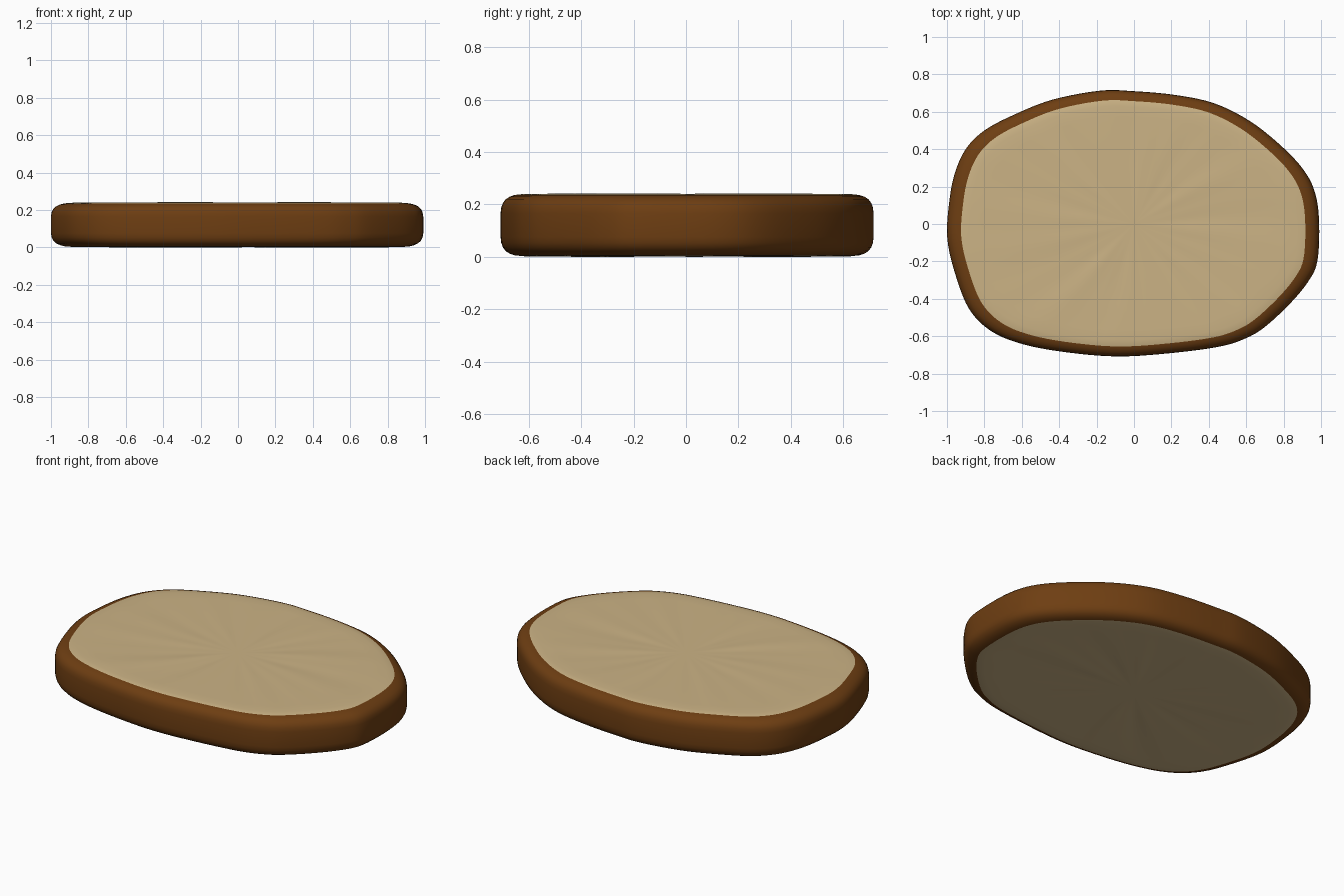
import bpy, bmesh, math, random
from mathutils import Vector

if "Cube" in bpy.data.objects:
    bpy.data.objects.remove(bpy.data.objects["Cube"])

random.seed(3)

def material(name, rgb):
    m = bpy.data.materials.new(name)
    m.diffuse_color = (*rgb, 1)
    m.use_nodes = True
    m.node_tree.nodes["Principled BSDF"].inputs["Base Color"].default_value = m.diffuse_color
    return m

# irregular outline, counter-clockwise from the right end
OUTLINE = [(.99, 0), (.97, .16), (.91, .285), (.79, .415), (.62, .55), (.43, .645),
           (.22, .69), (0, .71), (-.18, .713), (-.435, .665), (-.64, .585), (-.80, .50),
           (-.90, .40), (-.96, .265), (-.99, .10), (-.998, -.08), (-.955, -.27),
           (-.88, -.457), (-.76, -.575), (-.585, -.645), (-.345, -.688), (-.08, -.708),
           (.20, -.69), (.46, -.655), (.60, -.61), (.70, -.55), (.83, -.43),
           (.93, -.31), (.98, -.20)]

def smooth_loop(pts, steps):
    """Closed Catmull-Rom curve through the points."""
    p = [Vector(q) for q in pts]
    n, out = len(p), []
    for i in range(n):
        a, b, c, d = (p[(i + k) % n] for k in (-1, 0, 1, 2))
        for s in range(steps):
            t = s / steps
            out.append(.5 * (2*b + (c-a)*t + (2*a-5*b+4*c-d)*t*t + (3*b-a-3*c+d)*t**3))
    return out

loop = smooth_loop(OUTLINE, 5)
n = len(loop)

# rounded edge: (scale of the outline, height above mid-plane)
MID = .125
upper = [(.3, .119), (.6, .119), (.8, .119), (.88, .1185), (.925, .115), (.95, .109),
         (.972, .099), (.987, .085), (.996, .068), (1, .045)]
profile = upper + [(1, 0)] + [(s, -h) for s, h in reversed(upper)]

# faint radial wrinkles in the flat faces
waves = [(random.randint(5, 23), random.uniform(0, 6.28)) for _ in range(6)]
def wrinkle(p, s):
    a = math.atan2(p.y, p.x)
    fade = math.sin(math.pi * min(1, s / .95))
    return .0008 * fade * sum(math.sin(k * a + f + 2 * s) for k, f in waves)

bm = bmesh.new()
rings = [[bm.verts.new((p.x * s, p.y * s, MID + h + (wrinkle(p, s) if s < .95 else 0)))
          for p in loop] for s, h in profile]
caps = [bm.verts.new((0, 0, MID + h)) for h in (.119, -.119)]

# crust between the colour borders, crumb on both flat faces
first, last = 4, len(profile) - 5
for r in range(len(rings) - 1):
    for i in range(n):
        j = (i + 1) % n
        f = bm.faces.new((rings[r][i], rings[r + 1][i], rings[r + 1][j], rings[r][j]))
        f.material_index = 1 if first <= r < last else 0
for i in range(n):
    j = (i + 1) % n
    bm.faces.new((caps[0], rings[0][i], rings[0][j]))
    bm.faces.new((caps[1], rings[-1][j], rings[-1][i]))
bmesh.ops.recalc_face_normals(bm, faces=bm.faces)
for f in bm.faces:
    f.smooth = True

# stand on the ground
low = min(v.co.z for v in bm.verts)
bmesh.ops.translate(bm, verts=bm.verts, vec=(0, 0, -low))

mesh = bpy.data.meshes.new("bread_slice")
bm.to_mesh(mesh)
bm.free()
mesh.materials.append(material("pale_crumb", (.60, .45, .235)))
mesh.materials.append(material("brown_crust", (.155, .048, .006)))
bpy.context.collection.objects.link(bpy.data.objects.new("bread_slice", mesh))
